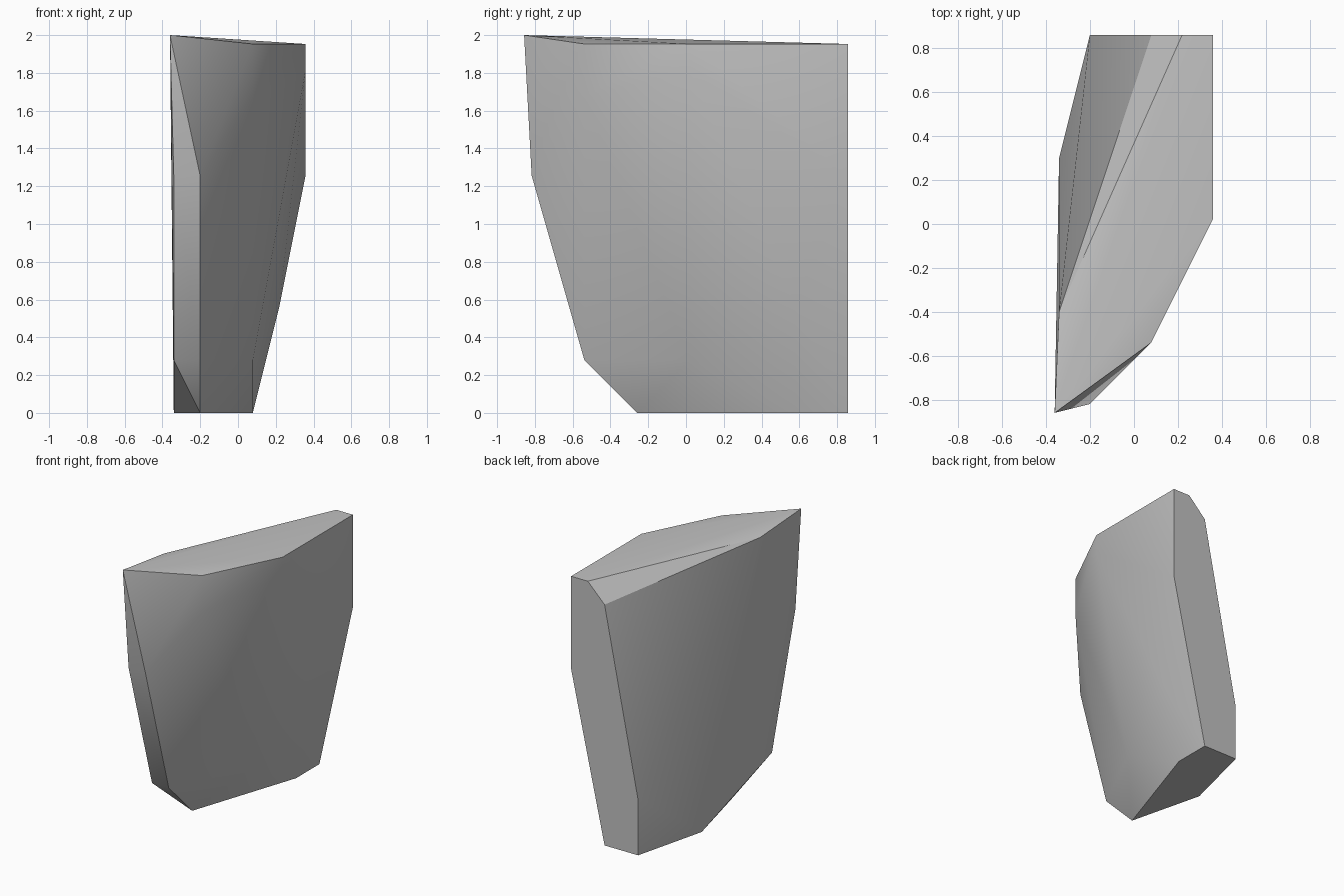
import bpy
import bmesh
import math
from mathutils import Vector

cube = bpy.data.objects.get("Cube")
if cube:
    bpy.data.objects.remove(cube, do_unlink=True)

# Plain stone grey
stone = bpy.data.materials.new("stone_grey")
stone.use_nodes = True
grey = (0.54, 0.54, 0.54, 1)
stone.diffuse_color = grey
stone.node_tree.nodes["Principled BSDF"].inputs["Base Color"].default_value = grey

# Corners of the chiselled rock, counted in steps from the low front corner
STEP = 0.1395
ORIGIN = Vector((-0.34, -0.817, 0))
corners = {
    "foot": [(1, 4, 0), (3, 10, 0), (3, 12, 0), (1, 12, 0), (0, 8, 0)],
    "lower_bevel": [(0, 2, 2), (1, 2, 2), (3, 6, 2), (1, 12, 3), (4, 10, 4)],
    "waist": [(0, 0, 9), (1, 0, 9), (5, 12, 9)],
    "upper_bevel": [(3, 2, 12), (5, 6, 13), (3, 12, 13)],
    "rim": [(0, 3, 14), (3, 2, 14), (5, 6, 14), (5, 12, 14), (4, 12, 14)],
}
tip = Vector((-0.36, -0.857, 2))

# Wrap the corners in one convex body and merge its flat facets
bm = bmesh.new()
for ring in corners.values():
    for corner in ring:
        bm.verts.new(ORIGIN + Vector(corner) * STEP)
bm.verts.new(tip)
bmesh.ops.convex_hull(bm, input=bm.verts[:])
loose = [v for v in bm.verts if not v.link_faces]
bmesh.ops.delete(bm, geom=loose, context="VERTS")
bmesh.ops.dissolve_limit(bm, angle_limit=math.radians(0.5),
                         verts=bm.verts[:], edges=bm.edges[:])
bmesh.ops.recalc_face_normals(bm, faces=bm.faces[:])

mesh = bpy.data.meshes.new("rock_slab")
bm.to_mesh(mesh)
bm.free()
mesh.materials.append(stone)
rock = bpy.data.objects.new("rock_slab", mesh)
bpy.context.collection.objects.link(rock)

# Soft facets with crisp main edges
bpy.ops.object.select_all(action="DESELECT")
rock.select_set(True)
bpy.context.view_layer.objects.active = rock
bpy.ops.object.shade_smooth_by_angle(angle=math.radians(30))
